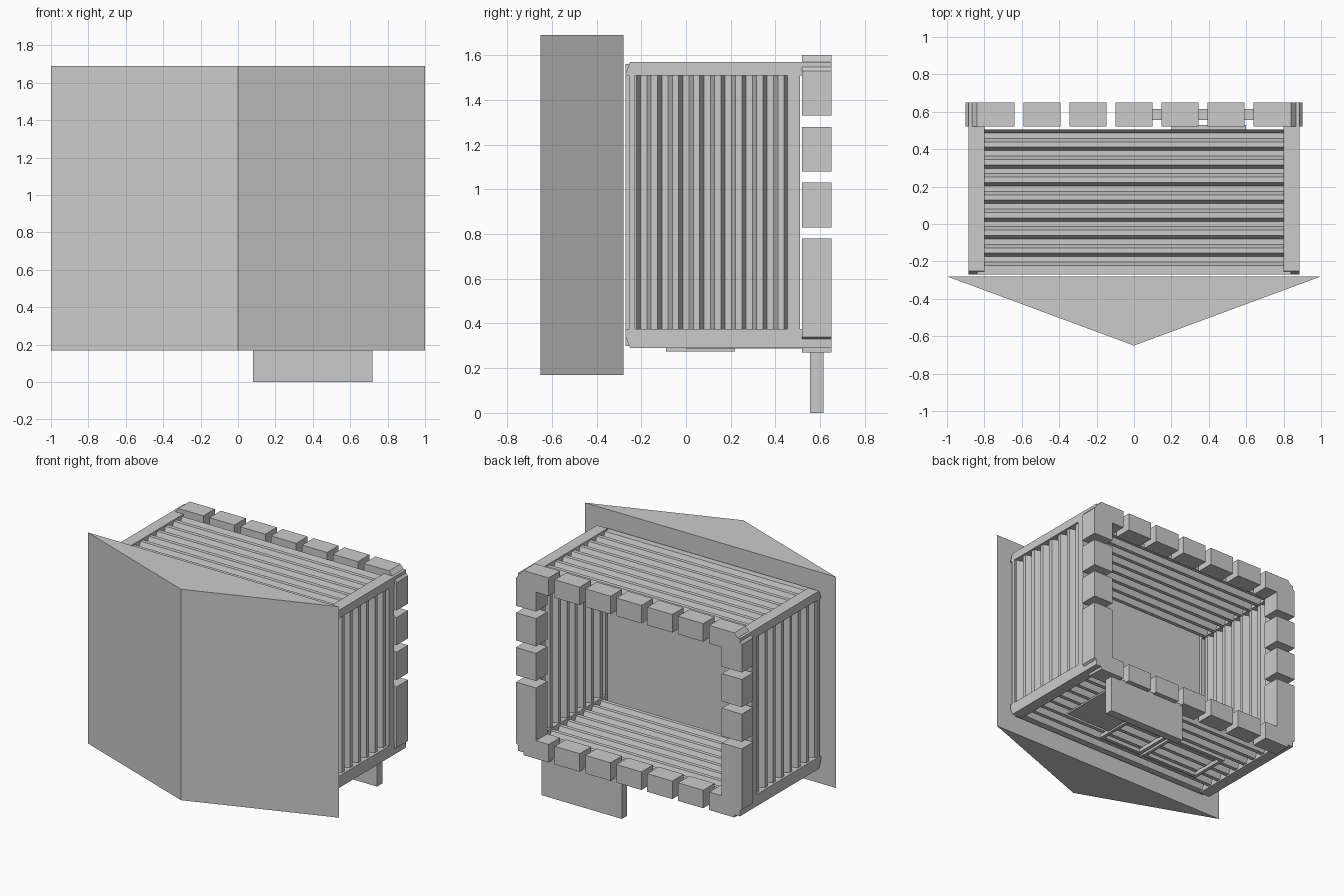
import bpy, bmesh
from mathutils import Vector

if "Cube" in bpy.data.objects:
    bpy.data.objects.remove(bpy.data.objects["Cube"])


def prism(name, pts, axis, lo, hi):
    """Extrude a closed 2D outline along x, y or z from lo to hi."""
    def place(p, d):
        return {'x': (d, p[0], p[1]), 'y': (p[0], d, p[1]), 'z': (p[0], p[1], d)}[axis]
    bm = bmesh.new()
    a = [bm.verts.new(place(p, lo)) for p in pts]
    b = [bm.verts.new(place(p, hi)) for p in pts]
    n = len(pts)
    bm.faces.new(a)
    bm.faces.new(b[::-1])
    for i in range(n):
        bm.faces.new((a[i], b[i], b[(i + 1) % n], a[(i + 1) % n]))
    bmesh.ops.recalc_face_normals(bm, faces=bm.faces)
    me = bpy.data.meshes.new(name)
    bm.to_mesh(me)
    bm.free()
    ob = bpy.data.objects.new(name, me)
    bpy.context.collection.objects.link(ob)
    return ob


def box(name, x0, x1, y0, y1, z0, z1):
    return prism(name, [(x0, y0), (x1, y0), (x1, y1), (x0, y1)], 'z', z0, z1)


def mirror(ob):
    ob.modifiers.new("mirror", 'MIRROR')
    return ob


def corrugation(outer, inner, y0=-0.25, y1=0.505, folds=8, thick=0.012):
    """Folded sheet outline as (y, offset) pairs."""
    p = (y1 - y0) / folds
    line = []
    for i in range(folds):
        y = y0 + i * p
        line += [(y, outer), (y + .3 * p, outer), (y + .5 * p, inner), (y + .8 * p, inner)]
    line.append((y1, outer))
    t = thick if inner > outer else -thick
    return line + [(y, d + t) for y, d in reversed(line)]


# Pointed front shield
prism("front_shield", [(-1, -.28), (0, -.65), (1, -.28)], 'z', .17, 1.69)

# Corrugated walls, roof and floor
roof = corrugation(1.56, 1.515)
prism("corrugated_roof", roof, 'x', -.81, .81)
prism("corrugated_floor", corrugation(.30, .345), 'x', -.81, .81)
wall = [(d, y) for y, d in corrugation(.87, .82)]
mirror(prism("corrugated_wall", wall, 'z', .36, 1.525))

# Edge frame: long rails, upright posts, front panel
top_rail = [(-.27, 1.52), (-.25, 1.57), (.65, 1.57), (.65, 1.51), (-.27, 1.51)]
low_rail = [(-.27, .34), (-.25, .29), (.65, .29), (.65, .34), (.51, .375), (-.27, .375)]
mirror(prism("top_rail", top_rail, 'x', .80, .885))
mirror(prism("bottom_rail", low_rail, 'x', .80, .885))
mirror(box("front_post", .80, .885, -.255, -.228, .375, 1.51))
mirror(box("back_post", .80, .885, .455, .51, .375, 1.51))
box("front_panel", -.84, .84, -.27, -.25, .30, 1.56)

# Blocky ring around the open back
for i in range(-2, 3):
    x = i * .246
    box("top_block", x - .1, x + .1, .52, .65, 1.47, 1.60)
    box("bottom_block", x - .1, x + .1, .52, .65, .27, .40)
for z in (.83, 1.08):
    mirror(box("side_block", .74, .90, .52, .65, z, z + .20))
mirror(prism("top_corner_block", [(.64, 1.60), (.84, 1.60), (.90, 1.53), (.90, 1.33),
                                  (.74, 1.33), (.74, 1.47), (.64, 1.47)], 'y', .52, .65))
mirror(prism("bottom_corner_block", [(.64, .27), (.84, .27), (.84, .30), (.90, .34), (.90, .78),
                                     (.74, .78), (.74, .40), (.64, .40)], 'y', .52, .65))

# Foot plate under the back ring and smooth plate under the floor
box("foot_plate", .08, .72, .555, .615, 0, .28)
box("underside_plate", .20, .60, .0, .53, .288, .30)

# Two thin open frames under the floor
for x0, x1 in ((-.63, -.15), (-.13, .23)):
    for y in (-.09, .195):
        box("underside_frame_bar", x0, x1, y, y + .025, .275, .305)
    for x in (x0, x1 - .025):
        box("underside_frame_end", x, x + .025, -.09, .22, .275, .305)
